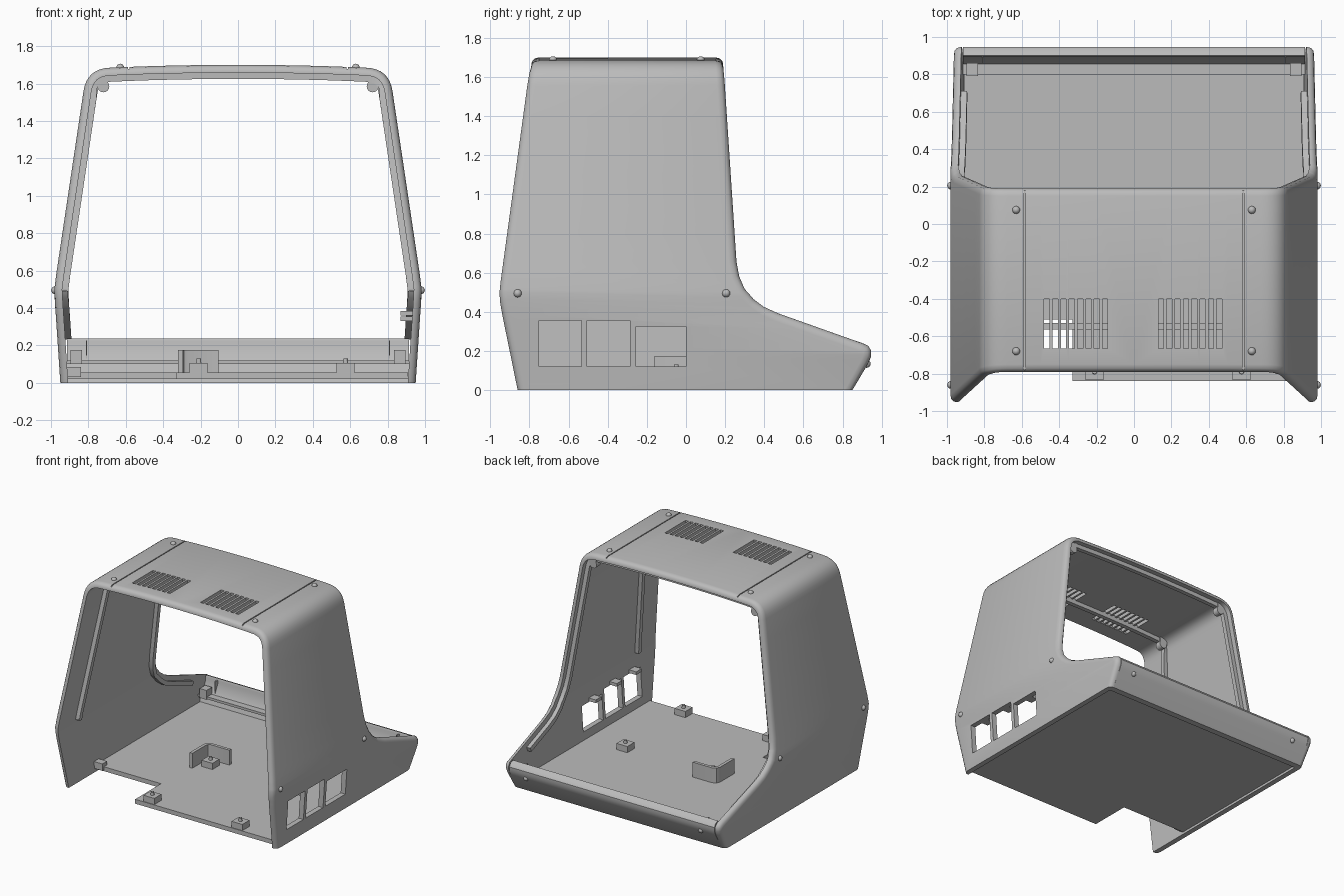
import bpy, bmesh
from math import pi
from mathutils import Vector, Matrix

if "Cube" in bpy.data.objects:
    bpy.data.objects.remove(bpy.data.objects["Cube"])

grey = bpy.data.materials.new("light_grey_plastic")
grey.use_nodes = True
grey.diffuse_color = (0.5, 0.5, 0.5, 1)
grey.node_tree.nodes["Principled BSDF"].inputs["Base Color"].default_value = (0.5, 0.5, 0.5, 1)


def finish(name, bm, smooth=False):
    bmesh.ops.recalc_face_normals(bm, faces=bm.faces)
    me = bpy.data.meshes.new(name)
    bm.to_mesh(me)
    bm.free()
    me.materials.append(grey)
    ob = bpy.data.objects.new(name, me)
    bpy.context.collection.objects.link(ob)
    if smooth:
        shade(ob)
    return ob


def shade(ob):
    bpy.ops.object.select_all(action='DESELECT')
    ob.select_set(True)
    bpy.context.view_layer.objects.active = ob
    bpy.ops.object.shade_smooth_by_angle(angle=0.6)


def add_box(bm, x0, x1, y0, y1, z0, z1):
    m = Matrix.Translation(((x0 + x1) / 2, (y0 + y1) / 2, (z0 + z1) / 2)) @ \
        Matrix.Diagonal((x1 - x0, y1 - y0, z1 - z0, 1))
    bmesh.ops.create_cube(bm, size=1, matrix=m)


def prism(name, pts, offset, smooth=False):
    """Extrude a polygon of 3D points along an offset."""
    bm = bmesh.new()
    face = bm.faces.new([bm.verts.new(p) for p in pts])
    top = bmesh.ops.extrude_face_region(bm, geom=[face])["geom"]
    bmesh.ops.translate(bm, vec=offset, verts=[v for v in top if isinstance(v, bmesh.types.BMVert)])
    return finish(name, bm, smooth)


def interp(keys, z):
    for (a, za), (b, zb) in zip(keys, keys[1:]):
        if z <= zb:
            return a + (b - a) * (z - za) / (zb - za)
    return keys[-1][0]


# Side silhouette (y, z) of the front and rear edges, and wall half width (x, z)
front_edge = [(.85, 0), (.93, .135), (.945, .17), (.946, .2), (.93, .225), (.9, .238), (.87, .248),
              (.47, .39), (.40, .422), (.345, .463), (.30, .52), (.272, .585), (.258, .66), (.19, 1.69)]
rear_edge = [(-.86, 0), (-.938, .38), (-.95, .45), (-.953, .5), (-.947, .56), (-.8, 1.64), (-.79, 1.69)]
wall = [(.95, 0), (.978, .42), (.982, .5), (.972, .58), (.826, 1.56)]

# Arch path: up the left wall, over the crowned roof, down the right wall
heights = sorted({z for _, z in front_edge + rear_edge + wall if z < 1.57} | {.3, .35, .8, 1.1, 1.4})
half = [Vector((interp(wall, z), 0, z)) for z in heights]
p0, p1, p2 = half[-1], Vector((.807, 0, 1.682)), Vector((.68, 0, 1.685))
for i in range(1, 9):
    t = i / 8
    half.append(p0 * (1 - t) ** 2 + p1 * 2 * t * (1 - t) + p2 * t * t)
half += [Vector((x, 0, 1.70 - .032 * x * x)) for x in (.5, .35, .2)]
path = half + [Vector((0, 0, 1.70))] + [Vector((-p.x, 0, p.z)) for p in reversed(half)]


def tangent(pts, i):
    a, b = pts[max(i - 1, 0)], pts[min(i + 1, len(pts) - 1)]
    return (b - a).normalized()


edges = {}
for key, prof, sign in (("front", front_edge, 1), ("rear", rear_edge, -1)):
    pts = [Vector((p.x, interp(prof, p.z), p.z)) for p in path]
    frames = []
    for i, p in enumerate(pts):
        t = tangent(path, i)
        n = Vector((t.z, 0, -t.x))
        b = n.cross(tangent(pts, i)).normalized() * sign
        if i in (0, len(pts) - 1):
            b, n = Vector((0, -sign, 0)), Vector((n.x, 0, 0)).normalized()
        frames.append((p, b, n))
    edges[key] = frames


def sweep(name, loop, zmin=0):
    """Sweep a loop of (edge, inset, depth) along the arch."""
    bm = bmesh.new()
    ids = [i for i, p in enumerate(path) if p.z >= zmin]
    rings = []
    for i in ids:
        ring = []
        for key, inset, depth in loop:
            p, b, n = edges[key][i]
            ring.append(bm.verts.new(p + b * inset - n * depth))
        rings.append(ring)
    k = len(loop)
    for r, s in zip(rings, rings[1:]):
        for j in range(k):
            bm.faces.new((r[j], r[(j + 1) % k], s[(j + 1) % k], s[j]))
    bm.faces.new(rings[0])
    bm.faces.new(rings[-1][::-1])
    return finish(name, bm)


# Shell of walls and roof with rounded rims
rim = [(0, .042), (0, .032), (.006, .016), (.018, .005), (.04, 0)]
shell = sweep("shell", [("front", a, d) for a, d in rim] + [("rear", a, d) for a, d in reversed(rim)])

# Vents, port windows and seams cut out of the shell
bm = bmesh.new()
for start in (-.48, .13):
    for i in range(8):
        x = start + i * .0445
        add_box(bm, x, x + .028, -.665, -.4, 1.5, 1.8)
windows = [(-.75, -.535, .355), (-.505, -.285, .355), (-.255, 0, .325)]
for y0, y1, top in windows:
    add_box(bm, .85, 1.1, y0, y1, .12, top)
for x in (-.585, .585):
    add_box(bm, x - .004, x + .004, -1, .4, 1.677, 1.8)
cutter = finish("cutter", bm)
cutter.hide_render = True
mod = shell.modifiers.new("cut", 'BOOLEAN')
mod.operation, mod.solver, mod.object = 'DIFFERENCE', 'EXACT', cutter
bpy.context.view_layer.objects.active = shell
bpy.ops.object.modifier_apply(modifier="cut")
bpy.data.objects.remove(cutter)
shade(shell)

# Inner lip of the front opening and rail for the rear panel
for name, key, a, b, zmin in (("front_lip", "front", .04, .075, .25), ("rear_rail", "rear", .225, .26, .48)):
    shade(sweep(name, [(key, a, .03), (key, b, .03), (key, b, .075), (key, a, .075)], zmin))

# Front panel below the keyboard opening, with its inner ledge
panel = front_edge[:6] + [(.893, .222), (.895, .2), (.855, .12), (.8, .12), (.8, .1), (.83, .1), (.8, 0)]
prism("front_panel", [(-.915, y, z) for y, z in panel], (1.83, 0, 0), True)
bm = bmesh.new()
for s in (-1, 1):
    add_box(bm, s * .81 - .004, s * .81 + .004, .86, .9, .11, .225)
    add_box(bm, s * .865 - .03, s * .865 + .03, .79, .86, .1, .175)
finish("panel_ribs", bm)

# Floor plate with a stepped rear edge
floor = [(-.91, -.51), (-.33, -.51), (-.33, -.84), (.91, -.84), (.91, .83), (-.91, .83)]
prism("floor", [(x, y, .02) for x, y in floor], (0, 0, .035))

# Board posts and the rounded corner guard
bm = bmesh.new()
for x, y in ((-.21, -.79), (.575, -.79), (.575, -.05), (-.21, -.05)):
    add_box(bm, x - .048, x + .048, y - .045, y + .045, .05, .105)
    bmesh.ops.create_cone(bm, cap_ends=True, segments=12, radius1=.014, radius2=.012, depth=.03,
                          matrix=Matrix.Translation((x, y, .115)))
finish("board_posts", bm)
guard = [(-.32, -.16), (-.32, .02), (-.307, .052), (-.275, .065), (-.105, .065),
         (-.105, .04), (-.27, .04), (-.288, .032), (-.295, .015), (-.295, -.16)]
prism("corner_guard", [(x, y, .05) for x, y in guard], (0, 0, .125), True)

# Window tabs and rear floor bracket
bm = bmesh.new()
for y0, y1, top in windows:
    c = (y0 + y1) / 2
    add_box(bm, .87, .945, c - .035, c + .035, top + .005, top + .03)
add_box(bm, -.92, -.84, -.53, -.47, .03, .085)
finish("wall_tabs", bm)

# Screw bosses inside the shell corners
bm = bmesh.new()
for s in (-1, 1):
    for y in (.13, -.54):
        bmesh.ops.create_cone(bm, cap_ends=True, segments=16, radius1=.032, radius2=.032, depth=.05,
                              matrix=Matrix.Translation((s * .72, y, 1.585)) @ Matrix.Rotation(pi / 2, 4, 'X'))
        add_box(bm, s * .725 - .03, s * .725 + .03, y - .025, y + .025, 1.585, 1.645)
finish("screw_bosses", bm, True)

# Domed screw heads on roof, walls and front panel
bm = bmesh.new()
spots = [(.63, .075, 1.685), (.63, -.68, 1.685), (.978, -.86, .495), (.978, .205, .495), (.78, .922, .135)]
for x, y, z in spots:
    for s in (-1, 1):
        bmesh.ops.create_uvsphere(bm, u_segments=16, v_segments=8, radius=.021,
                                  matrix=Matrix.Translation((s * x, y, z)))
finish("screw_heads", bm, True)
